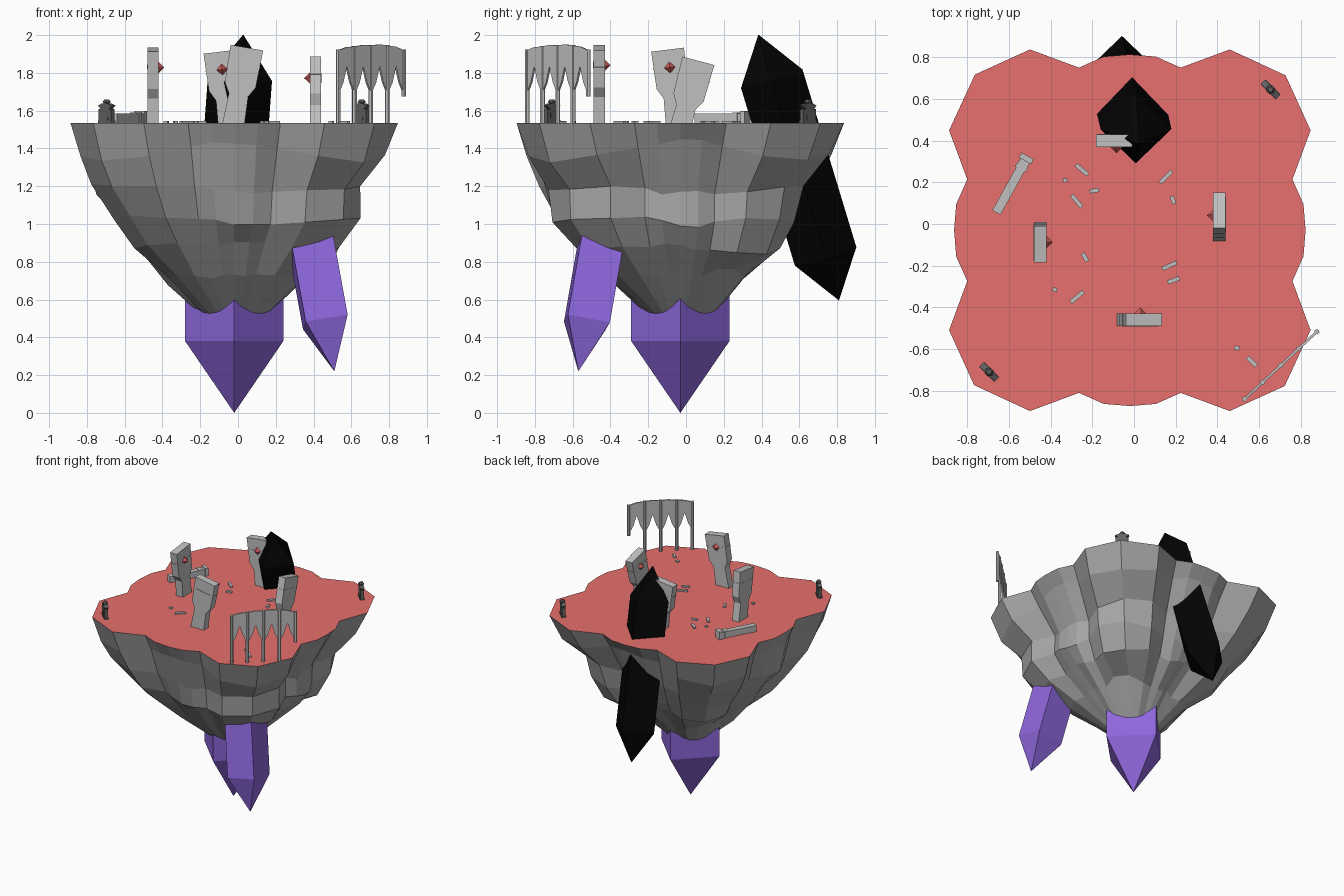
import bpy, bmesh, math, random
from mathutils import Vector, Matrix

if "Cube" in bpy.data.objects:
    bpy.data.objects.remove(bpy.data.objects["Cube"])

random.seed(4)
GROUND = 1.535
CX, CY = -0.02, -0.03


def material(name, rgb):
    m = bpy.data.materials.new(name)
    m.diffuse_color = (*rgb, 1)
    m.use_nodes = True
    m.node_tree.nodes["Principled BSDF"].inputs["Base Color"].default_value = m.diffuse_color
    return m


ROCK = material("grey rock", (0.39, 0.39, 0.39))
STONE = material("light grey stone", (0.53, 0.53, 0.53))
GRASS = material("red ground", (0.80, 0.16, 0.155))
PURPLE = material("purple crystal", (0.27, 0.135, 0.72))
BLACK = material("black crystal", (0.001, 0.001, 0.001))
DARK = material("dark statue stone", (0.12, 0.12, 0.12))
GEM = material("red gem", (0.62, 0.11, 0.10))


def finish(name, bm, mats, matrix=Matrix()):
    bmesh.ops.recalc_face_normals(bm, faces=bm.faces)
    bm.transform(matrix)
    me = bpy.data.meshes.new(name)
    bm.to_mesh(me)
    bm.free()
    for m in mats:
        me.materials.append(m)
    ob = bpy.data.objects.new(name, me)
    bpy.context.collection.objects.link(ob)
    return ob


def skin(bm, rings):
    """Bridge rings of equal length; a one-vertex ring is a tip."""
    for a, b in zip(rings, rings[1:]):
        n = max(len(a), len(b))
        for i in range(n):
            j = (i + 1) % n
            if len(a) == 1:
                bm.faces.new((a[0], b[j], b[i]))
            elif len(b) == 1:
                bm.faces.new((a[i], a[j], b[0]))
            else:
                bm.faces.new((a[i], a[j], b[j], b[i]))
    for r in (rings[0], rings[-1]):
        if len(r) > 1:
            bm.faces.new(r)
    bm.normal_update()


def spindle(name, profile, mat, n=4, turn=0.0, matrix=Matrix()):
    """Faceted solid around z from (height, radius) pairs."""
    bm = bmesh.new()
    rings = []
    for h, r in profile:
        if r == 0:
            rings.append([bm.verts.new((0, 0, h))])
        else:
            rings.append([bm.verts.new((r * math.cos(turn + i * math.tau / n),
                                        r * math.sin(turn + i * math.tau / n), h)) for i in range(n)])
    skin(bm, rings)
    return finish(name, bm, [mat], matrix)


def plate(name, pts, depth, mat, matrix=Matrix()):
    """Outline in the xz plane extruded along y, centred on y = 0."""
    bm = bmesh.new()
    skin(bm, [[bm.verts.new((x, s * depth / 2, z)) for x, z in pts] for s in (-1, 1)])
    bmesh.ops.triangulate(bm, faces=[f for f in bm.faces if len(f.verts) > 4])
    return finish(name, bm, [mat], matrix)


def box(name, x0, x1, z0, z1, depth, mat, matrix=Matrix()):
    return plate(name, [(x0, z0), (x1, z0), (x1, z1), (x0, z1)], depth, mat, matrix)


def place(x, y, z, deg=0):
    return Matrix.Translation((x, y, z)) @ Matrix.Rotation(math.radians(deg), 4, 'Z')


def aim(point, direction):
    q = Vector((0, 0, 1)).rotation_difference(Vector(direction))
    return Matrix.Translation(point) @ q.to_matrix().to_4x4()


# Floating island: lobed outline repeated in four quadrants, shrinking downward
quadrant = [(.843, 0), (.833, .125), (.78, .244), (.867, .479),
            (.747, .743), (.479, .867), (.244, .78), (.125, .833)]
outline = []
for q in range(4):
    rot = Matrix.Rotation(q * math.pi / 2, 2)
    outline += [rot @ Vector(p) for p in quadrant]
# scale, height, wave height, blend towards a circle, jitter, stretch to +x, stretch to -y
layers = [(1.0, GROUND, 0, 0, 0, 0, 0), (.925, 1.385, .05, 0, .012, -.01, .01),
          (.81, 1.185, -.012, .03, .014, -.06, .03), (.73, 1.02, -.015, .05, .016, .025, .05),
          (.625, .875, .015, .10, .018, .02, .02), (.43, .72, -.015, .4, .02, .02, .04),
          (.21, .525, 0, 1, 0, 0, 0)]
bm = bmesh.new()
rings = []
for s, z, wave, blend, jit, sx, sy in layers:
    noise = [random.uniform(-jit, jit) for _ in outline]
    ring = []
    for i, p in enumerate(outline):
        d = p.normalized()
        p2 = p.lerp(d * .87, blend) * (s + sx * d.x - sy * d.y)
        h = z + wave * math.cos(4 * math.atan2(p.y, p.x)) + noise[i] + noise[i - 1]
        ring.append(bm.verts.new((CX + p2.x, CY + p2.y, h)))
    rings.append(ring)
rings.append([bm.verts.new((CX, CY, .42))])
skin(bm, rings)
for f in bm.faces:
    f.material_index = 1 if len(f.verts) > 4 else 0
finish("floating_island", bm, [ROCK, GRASS])

# Purple crystals below
spindle("main_purple_crystal", [(0, 0), (.38, .26), (.75, .26)], PURPLE,
        matrix=Matrix.Translation((CX, CY, 0)))
spindle("side_purple_crystal", [(0, 0), (.27, .16), (.82, .16)], PURPLE, turn=math.pi / 4 + .08,
        matrix=aim((.51, -.57, .22), (-.115, .11, .63)))

# Black crystal piercing the back of the island
spindle("black_crystal", [(0, 0), (.245, .17), (1.23, .17), (1.475, 0)], BLACK,
        matrix=aim((-.077, .81, .595), (.07, -.285, .94)))

# Four leaning pillars around the centre, gems facing inward
half = [(.06, -.04), (.052, .16), (.083, .215), (.0875, .415)]
profile = half + [(-x, z) for x, z in reversed(half)]
for k, (lean, dz, shift) in enumerate([(10, -.01, -.005), (15, -.072, -.012), (7, -.035, .025), (7, -.024, .017)]):
    m = (place(CX, CY, GROUND, 90 * k) @ Matrix.Translation((shift, -.43, dz))
         @ Matrix.Rotation(math.radians(lean), 4, 'Y'))
    plate("leaning_pillar", profile, .06, STONE, m)
    box("pillar_band", -.0885, .0885, .318, .325, .063, STONE, m)
    spindle("pillar_gem", [(-.03, 0), (0, .03), (.03, 0)], GEM,
            matrix=m @ Matrix.Translation((0, .03, .32)))

# Fallen column with ringed head
m = place(-.66, .055, GROUND, 61)
box("fallen_shaft", 0, .24, -.005, .05, .045, STONE, m)
for x0, x1, d, h in [(.235, .262, .058, .056), (.262, .283, .05, .05), (.283, .31, .066, .062)]:
    box("fallen_head", x0, x1, -.005, h, d, STONE, m)

# Ruined arcade on the front right corner
m = place(.53, -.84, GROUND, math.degrees(math.atan2(.323, .347)))
w = .1185
tops = [.385, .405, .41, .41, .385]
for i in range(4):
    pts = [(0, .155), (.28 * w, .215), (.5 * w, .30), (.72 * w, .215), (w, .155),
           (w, tops[i + 1]), (.5 * w, (tops[i] + tops[i + 1]) / 2 + .006), (0, tops[i])]
    plate("arch_panel", pts, .012, STONE, m @ Matrix.Translation((i * w, 0, 0)))
for i, t in enumerate(tops):
    spindle("arch_post", [(.14 if i == 4 else -.01, .013), (t + .003, .013)], STONE, n=6,
            matrix=m @ Matrix.Translation((i * w, 0, 0)))

# Two small dark statues on opposite corners
for x, y in ((.655, .645), (-.695, -.71)):
    m = place(x, y, GROUND, -45)
    box("statue_base", -.05, .05, -.005, .012, .034, DARK, m)
    for s in (-1, 1):
        box("statue_leg", s * .034 - .012, s * .034 + .012, .01, .075, .028, DARK, m)
    plate("statue_body", [(-.022, .01), (.022, .01), (.024, .07), (.052, .092),
                          (.02, .104), (-.02, .104), (-.052, .092), (-.024, .07)], .03, DARK, m)
    spindle("statue_head", [(.095, .01), (.112, .022), (.125, .012)], DARK, n=6, matrix=m)

# Scattered rubble: x, y, length, turn
rubble = [(-.25, .26, .075, -40), (-.33, .21, .02, 20), (-.19, .16, .045, 10), (-.275, .11, .075, -50),
          (.153, .225, .08, 45), (.187, .115, .04, -70), (-.235, -.16, .045, -60), (.17, -.2, .075, 25),
          (.19, -.27, .06, 20), (-.38, -.315, .022, -20), (-.273, -.35, .08, 40),
          (.493, -.595, .025, -20), (.565, -.66, .06, -45)]
for x, y, size, deg in rubble:
    box("rubble", -size / 2, size / 2, -.005, .011, .02, STONE, place(x, y, GROUND, deg))
